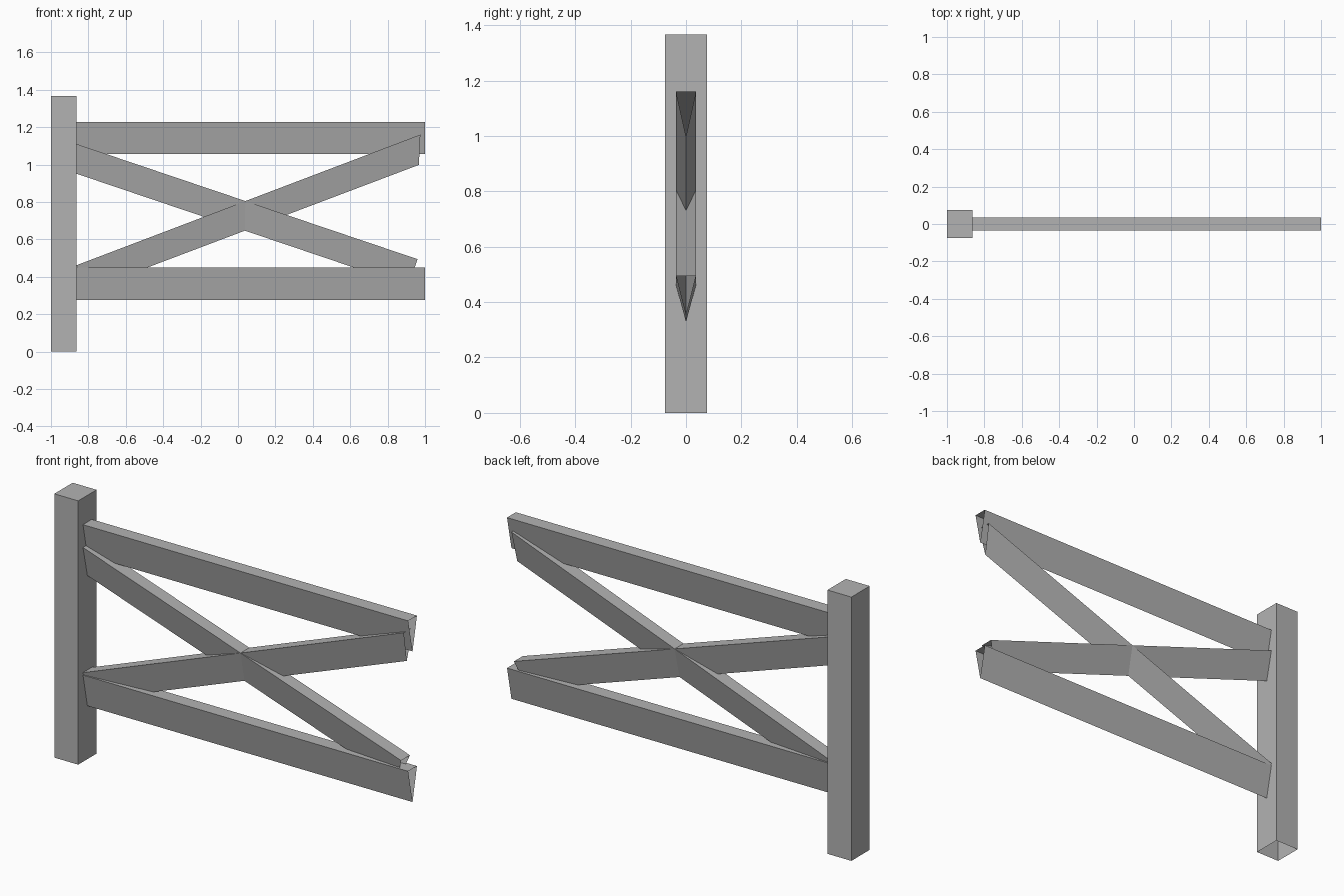
import bpy
import bmesh

cube = bpy.data.objects.get("Cube")
if cube:
    bpy.data.objects.remove(cube, do_unlink=True)

HALF = 0.036        # half thickness of rails and braces

grey = bpy.data.materials.new("weathered grey")
grey.use_nodes = True
colour = (0.45, 0.45, 0.45, 1)
grey.diffuse_color = colour
grey.node_tree.nodes["Principled BSDF"].inputs["Base Color"].default_value = colour


def finish(name, bm):
    mesh = bpy.data.meshes.new(name)
    bm.to_mesh(mesh)
    bm.free()
    mesh.materials.append(grey)
    obj = bpy.data.objects.new(name, mesh)
    bpy.context.collection.objects.link(obj)


def wedge_beam(name, left_top, left_tip, right_top, right_tip):
    """Open-ended beam with a flat top and a V-shaped underside; points are (x, z)."""
    bm = bmesh.new()
    rings = []
    for (tx, tz), (bx, bz) in ((left_top, left_tip), (right_top, right_tip)):
        rings.append([bm.verts.new(p) for p in
                      ((tx, -HALF, tz), (tx, HALF, tz), (bx, 0, bz))])
    a, b = rings
    for i in range(3):
        j = (i + 1) % 3
        bm.faces.new((a[i], b[i], b[j], a[j]))
    finish(name, bm)


# Post: a square box with an open underside
bm = bmesh.new()
bmesh.ops.create_cube(bm, size=1)
for v in bm.verts:
    v.co.x = -0.9315 + v.co.x * 0.137
    v.co.y *= 0.15
    v.co.z = (v.co.z + 0.5) * 1.366
bottom = [f for f in bm.faces if f.normal.z < -0.5]
bmesh.ops.delete(bm, geom=bottom, context='FACES_ONLY')
finish("post", bm)

# Horizontal rails
for name, top, tip in (("upper_rail", 1.228, 1.056), ("lower_rail", 0.449, 0.276)):
    wedge_beam(name, (-0.865, top), (-0.865, tip), (1, top), (1, tip))

# Crossed braces
wedge_beam("falling_brace", (-0.87, 1.112), (-0.87, 0.953), (0.96, 0.494), (0.91, 0.351))
wedge_beam("rising_brace", (-0.865, 0.461), (-0.805, 0.328), (0.975, 1.16), (0.967, 0.998))
